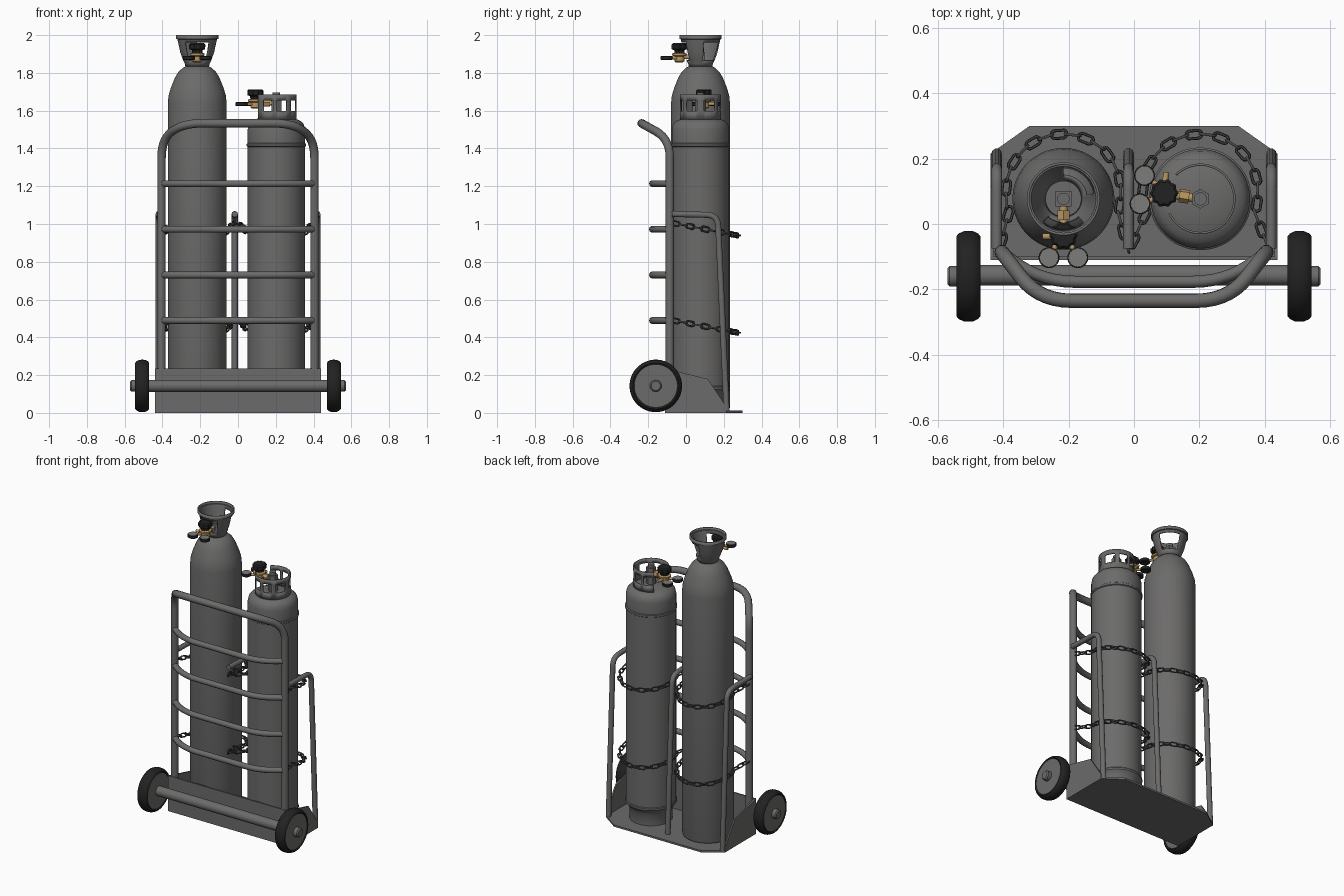
import bpy, bmesh, math
from mathutils import Vector, Matrix

if "Cube" in bpy.data.objects:
    bpy.data.objects.remove(bpy.data.objects["Cube"])

def material(name, col):
    m = bpy.data.materials.new(name)
    m.diffuse_color = (*col, 1)
    m.use_nodes = True
    m.node_tree.nodes["Principled BSDF"].inputs["Base Color"].default_value = m.diffuse_color
    return m

STEEL = material("grey_steel", (0.15, 0.147, 0.145))
CHAIN = material("dark_chain_steel", (0.06, 0.06, 0.06))
BLACK = material("black_rubber", (0.016, 0.016, 0.016))
BRASS = material("brass", (0.48, 0.31, 0.12))
DIAL = material("gauge_face_grey", (0.2, 0.2, 0.195))

def finish(name, bm, mat, angle=35):
    bmesh.ops.recalc_face_normals(bm, faces=bm.faces)
    me = bpy.data.meshes.new(name)
    bm.to_mesh(me)
    bm.free()
    me.materials.append(mat)
    ob = bpy.data.objects.new(name, me)
    bpy.context.collection.objects.link(ob)
    bpy.ops.object.select_all(action='DESELECT')
    ob.select_set(True)
    bpy.context.view_layer.objects.active = ob
    bpy.ops.object.shade_smooth_by_angle(angle=math.radians(angle))
    return ob

def lathe(name, prof, loc, mat, axis=(0, 0, 1), n=40, lobes=0):
    """Spin a (radius, height) profile around an axis through loc."""
    bm = bmesh.new()
    rings = []
    for r, z in prof:
        ring = []
        for i in range(n):
            a = 2 * math.pi * (i + 0.5) / n
            rr = r * (1 + (0.07 * math.cos(lobes * a) if lobes else 0))
            ring.append(bm.verts.new((rr * math.cos(a), rr * math.sin(a), z)))
        rings.append(ring)
    for lo, hi in zip(rings, rings[1:]):
        for i in range(n):
            j = (i + 1) % n
            bm.faces.new((lo[i], lo[j], hi[j], hi[i]))
    bm.faces.new(rings[0][::-1])
    bm.faces.new(rings[-1])
    q = Vector((0, 0, 1)).rotation_difference(Vector(axis))
    bmesh.ops.transform(bm, matrix=Matrix.Translation(loc) @ q.to_matrix().to_4x4(), verts=bm.verts)
    return finish(name, bm, mat)

def rod(name, p, q, r, mat, n=16):
    d = Vector(q) - Vector(p)
    return lathe(name, [(r, 0), (r, d.length)], p, mat, d.normalized(), n)

def fillet(pts, r, steps=7):
    """Round the inner corners of a polyline."""
    pts = [Vector(p) for p in pts]
    out = [pts[0]]
    for a, b, c in zip(pts, pts[1:], pts[2:]):
        s, e = b + (a - b).normalized() * r, b + (c - b).normalized() * r
        for i in range(steps + 1):
            t = i / steps
            out.append(s * (1 - t) ** 2 + b * 2 * t * (1 - t) + e * t * t)
    return out + [pts[-1]]

def tube(name, pts, r, mat=STEEL):
    cu = bpy.data.curves.new(name, 'CURVE')
    cu.dimensions = '3D'
    cu.bevel_depth, cu.bevel_resolution, cu.use_fill_caps = r, 3, True
    sp = cu.splines.new('POLY')
    sp.points.add(len(pts) - 1)
    for p, v in zip(sp.points, pts):
        p.co = (*v, 1)
    cu.materials.append(mat)
    ob = bpy.data.objects.new(name, cu)
    bpy.context.collection.objects.link(ob)
    bpy.ops.object.select_all(action='DESELECT')
    ob.select_set(True)
    bpy.context.view_layer.objects.active = ob
    bpy.ops.object.convert(target='MESH')

def prism(name, pts, vec, mat=STEEL):
    bm = bmesh.new()
    f = bm.faces.new([bm.verts.new(p) for p in pts])
    g = bmesh.ops.extrude_face_region(bm, geom=[f])
    bmesh.ops.translate(bm, vec=vec, verts=[v for v in g['geom'] if isinstance(v, bmesh.types.BMVert)])
    return finish(name, bm, mat)

def collar(name, prof, loc, is_hole, thick, n=72):
    """Thin guard ring; is_hole(row, degrees) leaves out windows."""
    bm = bmesh.new()
    V = [[bm.verts.new((r * math.cos(2 * math.pi * i / n), r * math.sin(2 * math.pi * i / n), z))
          for i in range(n)] for r, z in prof]
    for k in range(len(prof) - 1):
        for i in range(n):
            if not is_hole(k, (i + 0.5) * 360 / n):
                j = (i + 1) % n
                bm.faces.new((V[k][i], V[k][j], V[k + 1][j], V[k + 1][i]))
    bmesh.ops.delete(bm, geom=[v for v in bm.verts if not v.link_faces], context='VERTS')
    ob = finish(name, bm, STEEL)
    ob.location = loc
    m = ob.modifiers.new("thickness", 'SOLIDIFY')
    m.thickness, m.offset = thick, -1

def chain(name, pts, pitch=0.042):
    """Stadium links set alternately flat and upright along a path."""
    pts = [Vector(p) for p in pts]
    bm = bmesh.new()
    dist, k, travelled = pitch / 2, 0, 0
    for a, b in zip(pts, pts[1:]):
        seg = (b - a).length
        while dist <= travelled + seg:
            c, t = a.lerp(b, (dist - travelled) / seg), (b - a).normalized()
            side = t.cross(Vector((0, 0, 1))).normalized()
            up = side.cross(t)
            if k % 2:
                side, up = up, -side
            rings = []
            for i in range(14):
                an = 2 * math.pi * (i + 0.5) / 14
                out = t * math.cos(an) + side * math.sin(an)
                mid = c + out * 0.0125 + t * math.copysign(0.0115, math.cos(an))
                rings.append([bm.verts.new(mid + (out * math.cos(w) + up * math.sin(w)) * 0.0048)
                              for w in [math.pi * s / 3 for s in range(6)]])
            for i in range(14):
                for s in range(6):
                    p, q, s2 = rings[i], rings[(i + 1) % 14], (s + 1) % 6
                    bm.faces.new((p[s], q[s], q[s2], p[s2]))
            dist, k = dist + pitch, k + 1
        travelled += seg
    finish(name, bm, CHAIN, 60)

# Base tray: floor, back panel and sloped sides
prism("base_plate", [(-.44, -.11, 0), (.44, -.11, 0), (.44, .215, 0), (.32, .3, 0), (-.32, .3, 0), (-.44, .215, 0)], (0, 0, .012))
prism("back_panel", [(-.44, -.11, 0), (.44, -.11, 0), (.44, -.11, .235), (-.44, -.11, .235)], (0, .01, 0))
for s, side in ((-1, "left"), (1, "right")):
    prism(side + "_side_panel", [(s * .44, -.11, 0), (s * .44, .215, 0), (s * .44, .215, .03),
                                 (s * .44, .115, .18), (s * .44, -.11, .235)], (-s * .01, 0, 0))
    # Wheels
    c = (s * .507, -.16, .143)
    lathe(side + "_tyre", [(.112, -.03), (.122, -.037), (.131, -.03), (.138, -.015), (.139, 0), (.138, .015),
                           (.131, .03), (.122, .037), (.112, .03)], c, BLACK, (1, 0, 0), 48)
    lathe(side + "_wheel_disc", [(.114, -.033), (.114, .033)], c, STEEL, (1, 0, 0), 48)
    lathe(side + "_axle_cap", [(.031, 0), (.031, .026), (.024, .033)], (s * .538, -.16, .143), STEEL, (s, 0, 0), 24)
rod("axle", (-.54, -.157, .143), (.54, -.157, .143), .032, STEEL, 24)

# Handle frame, bowed rungs and side guards
half = [(.405, -.086, .02), (.405, -.086, 1.45), (.29, -.235, 1.533)]
path = [(-x, y, z) for x, y, z in half] + half[::-1]
tube("handle_frame", fillet(path, .1), .0225)
for i, z in enumerate((.489, .73, .972, 1.214)):
    tube(f"rung_{i + 1}", fillet([(-.405, -.086, z), (-.29, -.177, z), (.29, -.177, z), (.405, -.086, z)], .11), .0185)
for x, n in ((-.42, "left"), (-.017, "middle"), (.42, "right")):
    tube(n + "_guard_bar", fillet([(x, -.075, 1.053), (x, .168, 1.047), (x, .215, .01)], .06), .0165)

# Gas cylinders
TALL, SHORT = (-.216, .077, 0), (.203, .077, 0)
lathe("tall_cylinder", [(.14, .012), (.152, .018), (.156, .03), (.156, 1.64), (.152, 1.68), (.14, 1.72), (.118, 1.775),
                        (.1, 1.805), (.075, 1.828), (.055, 1.837), (.055, 1.85), (.03, 1.85)], TALL, STEEL, n=64)
lathe("short_cylinder", [(.13, .012), (.13, .085), (.148, .115), (.156, .125), (.156, .137), (.152, .142), (.152, 1.408),
                         (.157, 1.412), (.157, 1.424), (.152, 1.428), (.152, 1.5), (.146, 1.527), (.13, 1.545),
                         (.1, 1.558), (.04, 1.568)], SHORT, STEEL, n=64)

# Valve guards with windows
def near(a, c, w):
    return abs((a - c + 180) % 360 - 180) < w

collar("tall_valve_guard", [(.062, 1.832), (.066, 1.85), (.074, 1.865), (.09, 1.91), (.101, 1.962), (.105, 1.978), (.112, 1.98), (.112, 2.0)],
       TALL, lambda k, a: k in (2, 3) and (near(a, 270, 38) or near(a, 50, 38)), .008)
collar("short_valve_guard", [(.108, 1.55), (.108, 1.598), (.108, 1.655), (.108, 1.685)], SHORT,
       lambda k, a: near(a, 171, 34) or (k == 1 and any(near(a, c, 17) for c in (-75, -28, 28, 75, 115, -115))), .007)

# Valve posts
rod("tall_valve_post", (TALL[0], TALL[1], 1.84), (TALL[0], TALL[1], 1.91), .034, STEEL, 4)
rod("tall_valve_stem", (TALL[0], TALL[1], 1.91), (TALL[0], TALL[1], 1.935), .019, STEEL)
rod("short_valve_post", (SHORT[0], SHORT[1], 1.56), (SHORT[0], SHORT[1], 1.675), .03, STEEL, 6)
rod("short_valve_stem", (SHORT[0], SHORT[1], 1.675), (SHORT[0], SHORT[1], 1.695), .02, STEEL)

# Regulators: connector, body, knob, outlet and two gauges
def regulator(tag, origin, turn):
    M = Matrix.Translation(origin) @ Matrix.Rotation(math.radians(turn), 4, 'Z')
    P = lambda *v: M @ Vector(v)
    rod(tag + "_connector", P(0, -.02, .005), P(0, -.1, .005), .013, BRASS)
    rod(tag + "_connector_nut", P(0, -.035, .005), P(0, -.065, .005), .021, BRASS, 6)
    lathe(tag + "_regulator_body", [(.018, -.025), (.027, -.018), (.027, .008), (.039, .012), (.039, .022), (.025, .027)],
          P(0, -.112, 0), BRASS, n=32)
    lathe(tag + "_knob", [(.025, .022), (.027, .04), (.04, .046), (.041, .07), (.034, .077)], P(0, -.112, 0), BLACK, n=48, lobes=10)
    rod(tag + "_outlet", P(-.02, -.115, 0), P(-.064, -.115, 0), .009, BRASS)
    for s, n in ((-1, "left"), (1, "right")):
        rod(f"{tag}_{n}_gauge_stem", P(s * .012, -.12, -.002), P(s * .036, -.165, -.002), .008, BRASS)
        g = P(s * .044, -.18, 0)
        lathe(f"{tag}_{n}_gauge", [(.028, -.012), (.032, -.009), (.032, .007), (.029, .009)], g, BLACK, n=32)
        lathe(f"{tag}_{n}_gauge_face", [(.029, .007), (.028, .0105)], g, DIAL, n=32)

regulator("tall", (TALL[0], TALL[1], 1.88), 0)
regulator("short", (SHORT[0], SHORT[1], 1.636), -99)

# Chains: from the guard bars around the back of each cylinder, sagging to the rear
for tag, c, x0, x1 in (("tall", TALL, -.41, -.02), ("short", SHORT, -.01, .41)):
    for level, z0 in (("upper", 1.0), ("lower", .485)):
        xy = [(x0, -.07)]
        for d in range(195, -16, -6):
            a = math.radians(d)
            r = .174 + .024 * max(0, math.sin(a))
            xy.append((c[0] + r * math.cos(a), c[1] + r * math.sin(a)))
        xy.append((x1, -.07))
        chain(f"{tag}_{level}_chain", [(x, y, z0 + .005 - .19 * (y + .07)) for x, y in xy])
